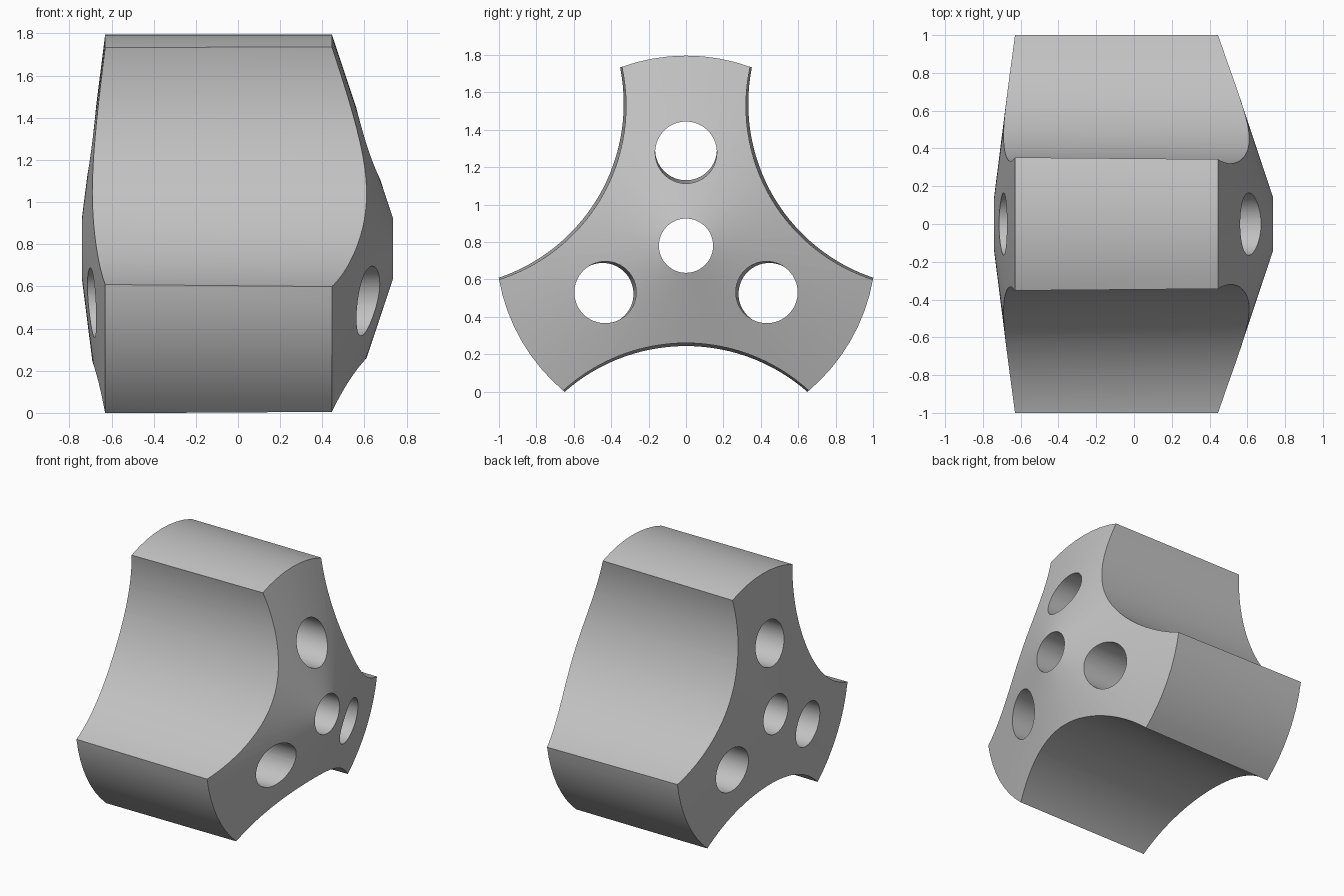
import bpy
import bmesh
from math import cos, sin, radians
from mathutils import Matrix, Vector

default = bpy.data.objects.get("Cube")
if default:
    bpy.data.objects.remove(default, do_unlink=True)

AXIS_Z = 0.78      # height of the hub axis, which runs along x
RADIUS = 1.016
LEAN = 0.0125      # outward drift of holes and scallops towards -x

grey = bpy.data.materials.new("light grey")
grey.use_nodes = True
colour = (0.54, 0.54, 0.54, 1)
grey.diffuse_color = colour
grey.node_tree.nodes["Principled BSDF"].inputs["Base Color"].default_value = colour


def add_object(name, bm):
    bmesh.ops.recalc_face_normals(bm, faces=bm.faces[:])
    mesh = bpy.data.meshes.new(name)
    bm.to_mesh(mesh)
    bm.free()
    mesh.materials.append(grey)
    obj = bpy.data.objects.new(name, mesh)
    bpy.context.collection.objects.link(obj)
    return obj


def lathe(name, profile, segments):
    """Revolve (x, radius) points round the hub axis."""
    bm = bmesh.new()
    rings = []
    for x, r in profile:
        rings.append([bm.verts.new((x, r * cos(radians(360 * i / segments)),
                                    AXIS_Z + r * sin(radians(360 * i / segments))))
                      for i in range(segments)])
    for a, b in zip(rings, rings[1:]):
        for i in range(segments):
            j = (i + 1) % segments
            bm.faces.new((a[i], a[j], b[j], b[i]))
    bm.faces.new(rings[0])
    bm.faces.new(rings[-1])
    return add_object(name, bm)


def rod(name, angle, distance, radius, segments, lean):
    """Cutting cylinder along x, set out from the axis at an angle."""
    out = Vector((0, cos(radians(angle)), sin(radians(angle))))
    axis = Vector((1, 0, 0)) - out * lean
    place = Matrix.Translation(out * distance + Vector((0, 0, AXIS_Z)))
    bm = bmesh.new()
    bmesh.ops.create_cone(bm, cap_ends=True, segments=segments, radius1=radius,
                          radius2=radius, depth=2.4,
                          matrix=place @ axis.to_track_quat('Z', 'Y').to_matrix().to_4x4())
    return add_object(name, bm)


# Drum with a shallow cone on the left... and a steeper one on the right end
hub = lathe("lobed_hub", [(-0.746, 0.1), (-0.63, RADIUS),
                          (0.445, RADIUS), (0.75, 0.1)], 72)

# Centre bore, three lobe holes and three scallops between the lobes
cutters = [rod("bore_cutter", 0, 0, 0.145, 64, 0)]
for k in range(3):
    cutters.append(rod("hole_cutter", 90 + 120 * k, 0.506, 0.165, 64, LEAN))
    cutters.append(rod("scallop_cutter", 30 + 120 * k, 1.508, 0.98, 128, LEAN))

for cutter in cutters:
    cutter.hide_render = True
    cut = hub.modifiers.new(cutter.name, 'BOOLEAN')
    cut.operation = 'DIFFERENCE'
    cut.solver = 'EXACT'
    cut.object = cutter

# Apply the cuts and discard the cutters
bpy.context.view_layer.update()
result = bpy.data.meshes.new_from_object(
    hub.evaluated_get(bpy.context.evaluated_depsgraph_get()))
hub.modifiers.clear()
hub.data = result
hub.data.materials.clear()
hub.data.materials.append(grey)
for poly in hub.data.polygons:
    poly.material_index = 0
for cutter in cutters:
    bpy.data.objects.remove(cutter, do_unlink=True)

# Smooth curved walls, crisp rims
bpy.ops.object.select_all(action='DESELECT')
hub.select_set(True)
bpy.context.view_layer.objects.active = hub
bpy.ops.object.shade_smooth_by_angle(angle=radians(20))
